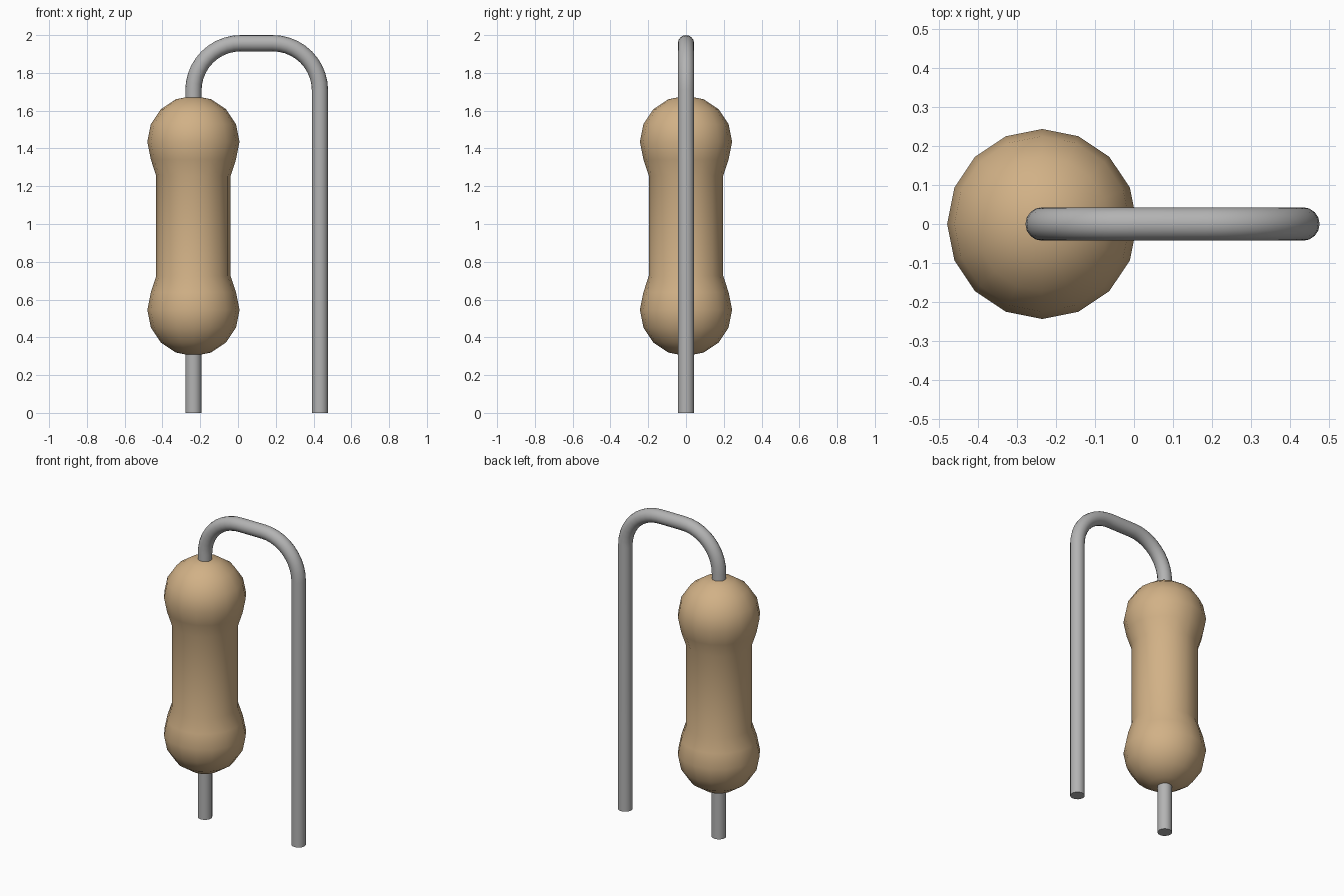
import bpy, bmesh
from math import sin, cos, pi, radians

cube = bpy.data.objects.get("Cube")
if cube:
    bpy.data.objects.remove(cube, do_unlink=True)

BODY_X, LEG_X = -0.236, 0.434      # the two vertical axes
BULB_R, NECK_R, WIRE_R = 0.244, 0.197, 0.043
MID_Z, BULB_OFFSET, NECK_OFFSET = 0.99, 0.445, 0.265
TOP_Z, BEND_R = 1.957, 0.25


def material(name, rgb, roughness):
    mat = bpy.data.materials.new(name)
    mat.use_nodes = True
    mat.diffuse_color = (*rgb, 1)
    shader = mat.node_tree.nodes["Principled BSDF"]
    shader.inputs["Base Color"].default_value = (*rgb, 1)
    shader.inputs["Roughness"].default_value = roughness
    return mat


def smooth(obj):
    bpy.ops.object.select_all(action='DESELECT')
    obj.select_set(True)
    bpy.context.view_layer.objects.active = obj
    bpy.ops.object.shade_smooth_by_angle(angle=radians(35))


tan = material("tan_ceramic", (0.64, 0.44, 0.24), 0.6)
grey = material("grey_metal", (0.45, 0.45, 0.45), 0.5)

# Ceramic body: half profile from the upper pole to the neck, then mirrored
half = [(BULB_R * cos(a), BULB_OFFSET + BULB_R * sin(a))
        for a in (pi / 2 - i * pi / 8 for i in range(6))]
half.append((NECK_R, NECK_OFFSET))
profile = half + [(r, -z) for r, z in reversed(half)]

bm = bmesh.new()
verts = [bm.verts.new((r, 0, z)) for r, z in profile]
edges = [bm.edges.new(pair) for pair in zip(verts, verts[1:])]
bmesh.ops.spin(bm, geom=verts + edges, cent=(0, 0, 0), axis=(0, 0, 1),
               angle=2 * pi, steps=16)
bmesh.ops.remove_doubles(bm, verts=bm.verts, dist=0.0005)
bmesh.ops.recalc_face_normals(bm, faces=bm.faces)
mesh = bpy.data.meshes.new("ceramic_body")
bm.to_mesh(mesh)
bm.free()
mesh.materials.append(tan)
body = bpy.data.objects.new("ceramic_body", mesh)
body.location = (BODY_X, 0, MID_Z)
bpy.context.collection.objects.link(body)
smooth(body)


# Wire lead: up through the body, over two round bends, down the free leg
def bend(cx, start, end, steps=10):
    angles = (start + (end - start) * i / steps for i in range(steps + 1))
    return [(cx + BEND_R * cos(a), TOP_Z - BEND_R + BEND_R * sin(a))
            for a in angles]


path = [(BODY_X, 0)]
path += bend(BODY_X + BEND_R, pi, pi / 2)
path += bend(LEG_X - BEND_R, pi / 2, 0)
path.append((LEG_X, 0))

curve = bpy.data.curves.new("wire_lead", 'CURVE')
curve.dimensions = '3D'
curve.bevel_depth = WIRE_R
curve.bevel_resolution = 6
curve.use_fill_caps = True
spline = curve.splines.new('POLY')
spline.points.add(len(path) - 1)
for point, (x, z) in zip(spline.points, path):
    point.co = (x, 0, z, 1)
curve.materials.append(grey)
wire = bpy.data.objects.new("wire_lead", curve)
bpy.context.collection.objects.link(wire)
bpy.ops.object.select_all(action='DESELECT')
wire.select_set(True)
bpy.context.view_layer.objects.active = wire
bpy.ops.object.convert(target='MESH')
wire = bpy.context.view_layer.objects.active

# Weld the end caps to the tube
bm = bmesh.new()
bm.from_mesh(wire.data)
bmesh.ops.remove_doubles(bm, verts=bm.verts, dist=0.0005)
bmesh.ops.recalc_face_normals(bm, faces=bm.faces)
bm.to_mesh(wire.data)
bm.free()
smooth(wire)
